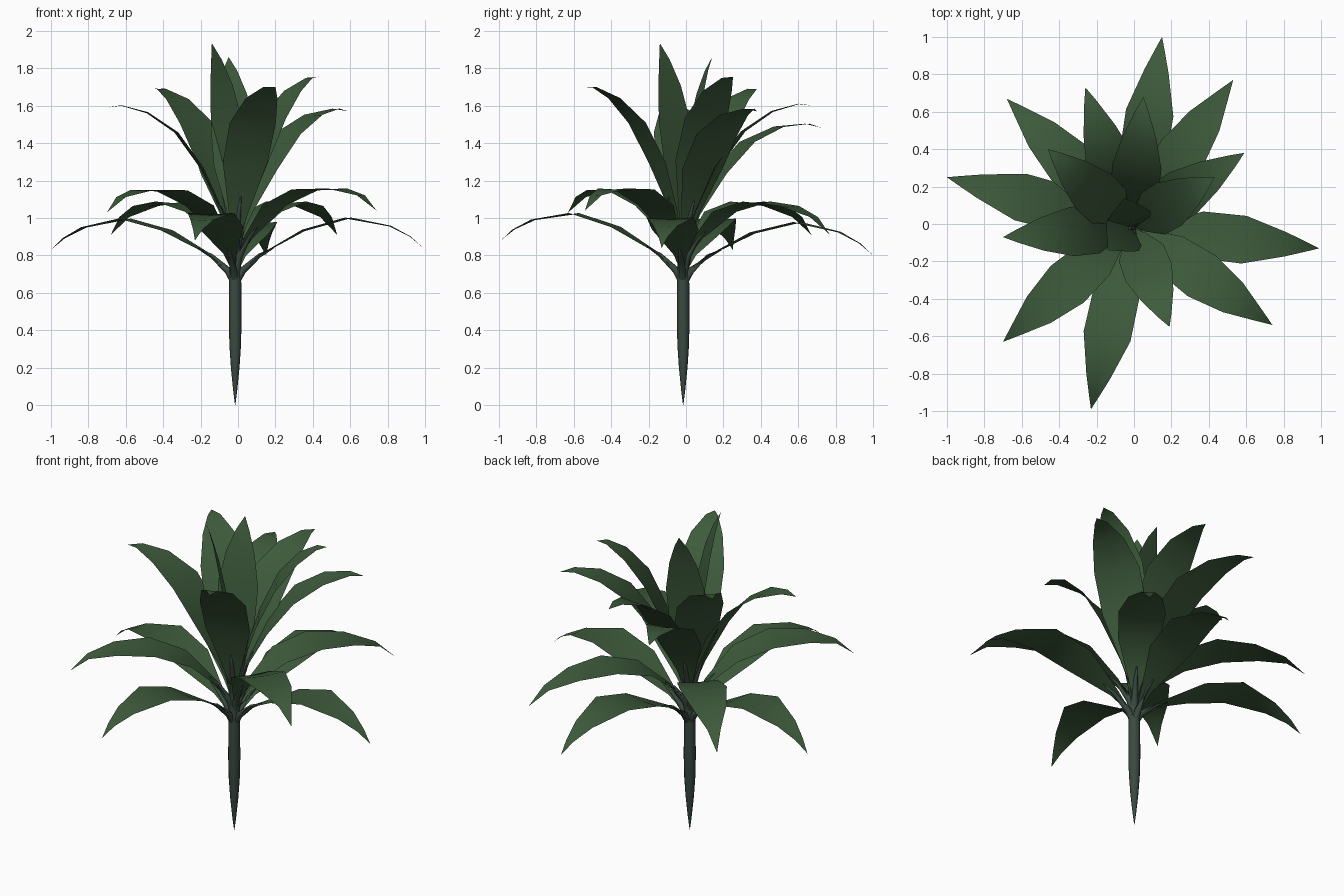
import bpy, bmesh, math
from mathutils import Vector

if "Cube" in bpy.data.objects:
    bpy.data.objects.remove(bpy.data.objects["Cube"])

CX, CY = -0.015, -0.015   # stem axis


def material(name, rgb):
    m = bpy.data.materials.new(name)
    m.diffuse_color = (*rgb, 1)
    m.use_nodes = True
    m.node_tree.nodes["Principled BSDF"].inputs["Base Color"].default_value = m.diffuse_color
    return m


LEAF = material("leaf_green", (0.048, 0.105, 0.045))
STEM = material("stem_green", (0.042, 0.068, 0.052))


def finish(name, bm, mat):
    me = bpy.data.meshes.new(name)
    bm.to_mesh(me)
    bm.free()
    for p in me.polygons:
        p.use_smooth = True
    me.materials.append(mat)
    ob = bpy.data.objects.new(name, me)
    bpy.context.collection.objects.link(ob)
    return ob


def tube(name, path, radii, sides, mat):
    """Round tube swept along a path lying in a vertical plane."""
    bm = bmesh.new()
    rings = []
    for i, p in enumerate(path):
        t = (path[min(i + 1, len(path) - 1)] - path[max(i - 1, 0)]).normalized()
        ref = Vector((0, 1, 0)) if abs(t.y) < 0.8 else Vector((1, 0, 0))
        u = ref.cross(t).normalized()
        v = t.cross(u)
        rings.append([bm.verts.new(p + radii[i] * (math.cos(a) * u + math.sin(a) * v))
                      for a in (2 * math.pi * k / sides for k in range(sides))])
    for a, b in zip(rings, rings[1:]):
        for k in range(sides):
            n = (k + 1) % sides
            bm.faces.new((a[k], a[n], b[n], b[k]))
    bm.faces.new(rings[-1])
    return finish(name, bm, mat)


def leaf(name, tip, profile, widths, cup=0.008):
    """Arching blade plus its stalk; profile = (radial fraction, height)."""
    d = Vector((tip[0] - CX, tip[1] - CY, 0))
    side = Vector((-d.y, d.x, 0)).normalized()
    dz = tip[2] - profile[-1][1]
    mid = [Vector((CX, CY, z + dz * f)) + d * f for f, z in profile]
    bm = bmesh.new()
    rows = []
    for p, w in zip(mid[:-1], widths):
        lift = Vector((0, 0, cup * w / 0.13))
        rows.append([bm.verts.new(q) for q in (p - side * w + lift, p, p + side * w + lift)])
    for a, b in zip(rows, rows[1:]):
        for k in (0, 1):
            bm.faces.new((a[k], b[k], b[k + 1], a[k + 1]))
    end = bm.verts.new(mid[-1])
    for k in (0, 1):
        bm.faces.new((rows[-1][k], end, rows[-1][k + 1]))
    finish(name, bm, LEAF)
    # stalk from the stem to the start of the blade
    root = Vector((CX, CY, mid[0].z - 0.05)) + d.normalized() * 0.012
    tube(name + "_stalk", [root, mid[0], mid[1], mid[1].lerp(mid[2], 0.3)],
         [0.02, 0.019, 0.011, 0.003], 8, STEM)


# stem: tapered to a point at the foot
stem = [(0, 0.001), (0.08, 0.011), (0.2, 0.023), (0.32, 0.031), (0.45, 0.034),
        (0.7, 0.032), (0.85, 0.026), (1.0, 0.018), (1.05, 0.008)]
tube("stem", [Vector((CX, CY, z)) for z, r in stem], [r for z, r in stem], 12, STEM)

# leaf tiers: arch profile, half widths, tip positions
tiers = {
    "lower_leaf": (
        [(0.04, 0.72), (0.13, 0.80), (0.37, 0.93), (0.6, 0.995), (0.82, 0.955), (0.93, 0.9), (1, 0.84)],
        [0.012, 0.035, 0.125, 0.128, 0.065, 0.026],
        [(0.99, -0.13, 0.84), (-0.23, -0.99, 0.88), (-1.0, 0.25, 0.83), (0.15, 1.0, 0.80)]),
    "middle_leaf": (
        [(0.03, 0.80), (0.1, 0.90), (0.28, 1.06), (0.5, 1.14), (0.72, 1.145), (0.89, 1.11), (1, 1.03)],
        [0.012, 0.045, 0.115, 0.132, 0.095, 0.038],
        [(0.74, -0.54, 1.04), (-0.70, -0.63, 1.03), (-0.68, 0.67, 0.91), (0.53, 0.77, 0.91)]),
    "upper_leaf": (
        [(0.03, 0.88), (0.1, 1.03), (0.26, 1.26), (0.46, 1.45), (0.69, 1.56), (0.89, 1.6), (1, 1.59)],
        [0.015, 0.06, 0.128, 0.132, 0.09, 0.035],
        [(0.19, -0.55, 1.70), (0.59, 0.38, 1.57), (-0.26, 0.73, 1.48), (-0.70, -0.07, 1.59),
         (-0.46, 0.40, 1.69), (0.43, 0.25, 1.755), (0.05, 0.68, 1.60)]),
    "crown_leaf": (
        [(0.02, 0.95), (0.06, 1.06), (0.18, 1.28), (0.36, 1.5), (0.58, 1.7), (0.8, 1.84), (1, 1.93)],
        [0.015, 0.05, 0.11, 0.12, 0.085, 0.04],
        [(-0.14, -0.14, 1.935), (-0.05, 0.14, 1.86)]),
}
for tier, (profile, widths, tips) in tiers.items():
    for i, tip in enumerate(tips):
        leaf(f"{tier}_{i + 1}", tip, profile, widths)
